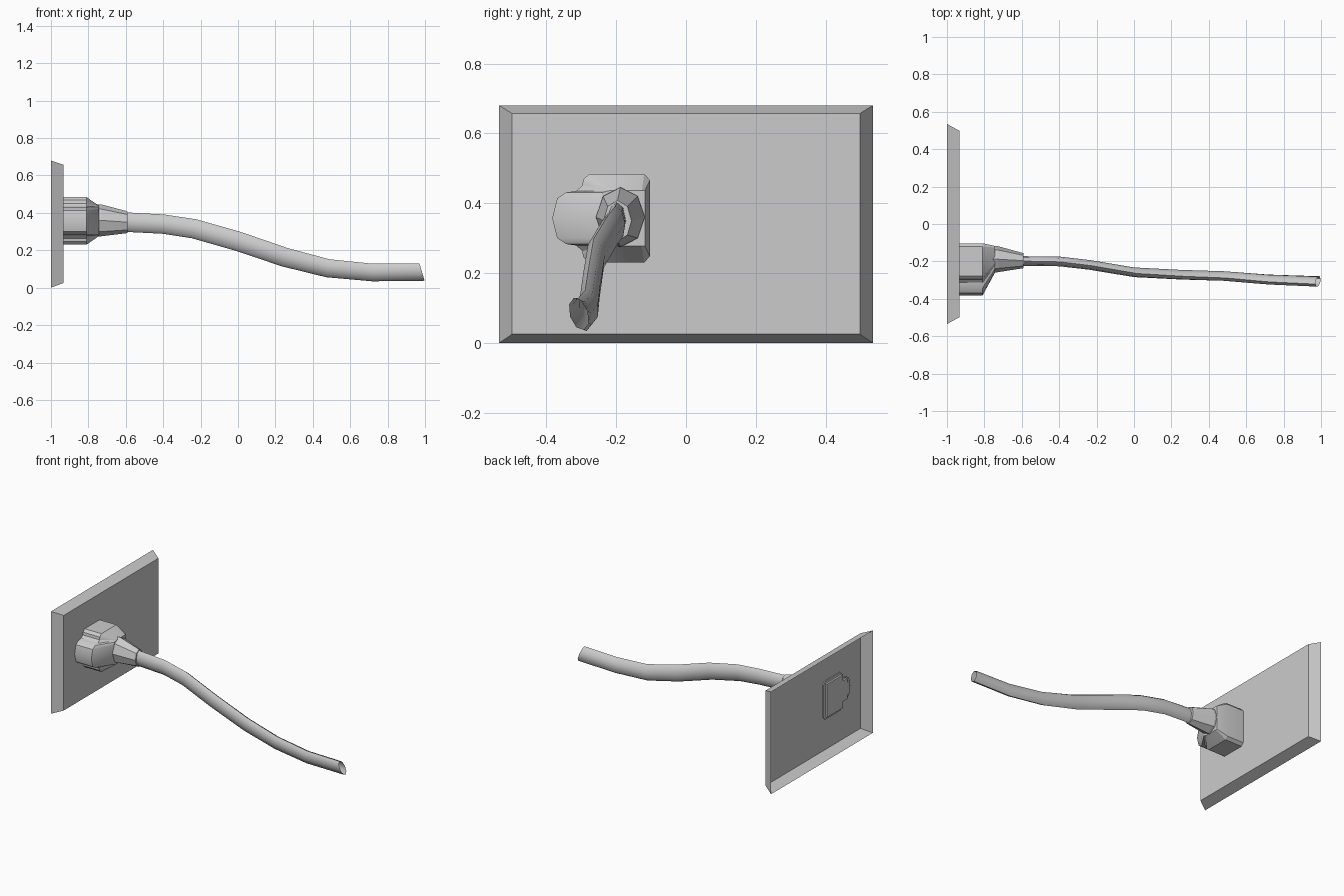
import bpy, bmesh, math
from mathutils import Vector

if "Cube" in bpy.data.objects:
    bpy.data.objects.remove(bpy.data.objects["Cube"])

def loft(name, rings, cap_start=True, cap_end=True, smooth=None):
    """Skin a list of equal-length point rings."""
    bm = bmesh.new()
    vs = [[bm.verts.new(p) for p in r] for r in rings]
    n = len(vs[0])
    for a, b in zip(vs, vs[1:]):
        for i in range(n):
            j = (i + 1) % n
            bm.faces.new((a[i], a[j], b[j], b[i]))
    if cap_start:
        bm.faces.new(vs[0][::-1])
    if cap_end:
        bm.faces.new(vs[-1])
    bmesh.ops.remove_doubles(bm, verts=bm.verts, dist=0.0005)
    bmesh.ops.recalc_face_normals(bm, faces=bm.faces)
    me = bpy.data.meshes.new(name)
    bm.to_mesh(me)
    bm.free()
    ob = bpy.data.objects.new(name, me)
    bpy.context.collection.objects.link(ob)
    if smooth:
        bpy.context.view_layer.objects.active = ob
        ob.select_set(True)
        bpy.ops.object.shade_smooth_by_angle(angle=math.radians(smooth))
        ob.select_set(False)
    return ob

ZC = 0.357  # height of the plug axis

def rect(x, hy, z0, z1):
    return [(x, -hy, z0), (x, hy, z0), (x, hy, z1), (x, -hy, z1)]

def mirrored(half):
    """Close a (y, dz) half outline by mirroring it over the plug axis."""
    return half + [(y, -z) for y, z in reversed(half) if z > 0]

def oval(x, y, z, hy, hz, twist=0.0, lean=0.0, n=8):
    pts = []
    for i in range(n):
        a = 2 * math.pi * i / n
        u, v = hy * math.sin(a), hz * math.cos(a)
        c, s = math.cos(twist), math.sin(twist)
        dy, dz = u * c - v * s, u * s + v * c
        pts.append((x - lean * dz, y + dy, z + dz))
    return pts

# wall plate: bevelled shell, open at the back
loft("wall_plate", [rect(-1.0, 0.535, 0.0, 0.68), rect(-0.933, 0.498, 0.025, 0.657)],
     cap_start=False)

# plug body with latch side, tapering to the front
half = [(-0.383, 0.0), (-0.369, 0.057), (-0.343, 0.074), (-0.314, 0.078), (-0.297, 0.094),
        (-0.294, 0.111), (-0.277, 0.127), (-0.12, 0.127), (-0.103, 0.109)]
body = mirrored(half)
back = [(-0.94, y, ZC + z) for y, z in body]
mid = [(-0.81, y, ZC + z) for y, z in body]
front = [(-0.742, -0.1875 + (y + 0.243) * 0.5, ZC + max(-0.08, min(0.08, z))) for y, z in body]
loft("plug_body", [back, mid, front], smooth=30)

# stepped insert showing behind the plate
step = mirrored([(-0.36, 0.04), (-0.335, 0.04), (-0.335, 0.068), (-0.29, 0.068),
                 (-0.29, 0.11), (-0.12, 0.11)])
loft("plug_insert", [[(x, y, ZC + z) for y, z in step] for x in (-0.952, -0.92)])

# strain relief boot
loft("strain_relief", [oval(-0.755, -0.188, 0.36, 0.07, 0.086),
                       oval(-0.73, -0.188, 0.36, 0.07, 0.085),
                       oval(-0.59, -0.196, 0.35, 0.04, 0.058)])

# flat cable, open at the far end
path = [(-0.61, -0.198, 0.351), (-0.40, -0.200, 0.340), (-0.235, -0.219, 0.315),
        (0.0, -0.258, 0.248), (0.25, -0.271, 0.163), (0.48, -0.278, 0.104),
        (0.72, -0.297, 0.081), (0.984, -0.307, 0.083)]
rings = []
for i, p in enumerate(path):
    d = Vector(path[min(i + 1, len(path) - 1)]) - Vector(path[max(i - 1, 0)])
    lean = d.z / d.x if i < len(path) - 1 else 0.3
    t = i / (len(path) - 1)
    rings.append(oval(*p, 0.026, 0.052 - 0.004 * t, twist=0.3 * t, lean=lean))
loft("cable", rings, cap_end=False, smooth=60)
